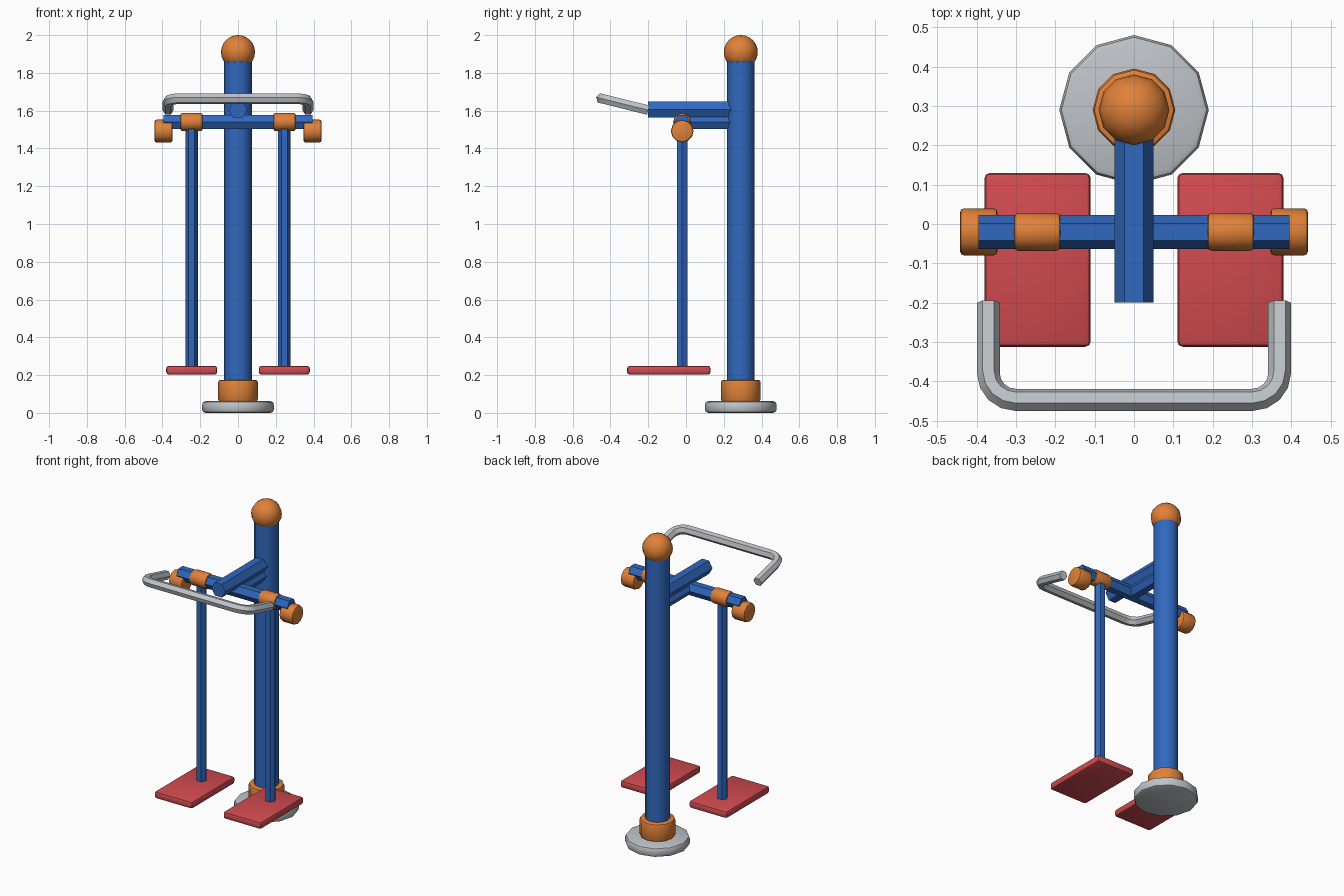
import bpy
import bmesh
from math import radians, pi, cos, sin
from mathutils import Vector, Matrix

cube = bpy.data.objects.get("Cube")
if cube:
    bpy.data.objects.remove(cube, do_unlink=True)


def make_material(name, rgb):
    mat = bpy.data.materials.new(name)
    mat.use_nodes = True
    color = (*rgb, 1.0)
    mat.diffuse_color = color
    mat.node_tree.nodes["Principled BSDF"].inputs["Base Color"].default_value = color
    return mat


BLUE = make_material("blue paint", (0.03, 0.14, 0.52))
ORANGE = make_material("orange plastic", (0.75, 0.22, 0.04))
RED = make_material("red plastic", (0.64, 0.07, 0.08))
GREY = make_material("grey metal", (0.52, 0.55, 0.58))

POST_Y = 0.29    # post axis
BAR_Y = -0.02    # swing axis
BAR_Z = 1.54


def finish(name, bm, mat, bevel=0.0):
    """Turn a bmesh into a shaded object, with optional rounded edges."""
    bmesh.ops.recalc_face_normals(bm, faces=bm.faces[:])
    if bevel:
        sharp = [e for e in bm.edges if e.calc_face_angle(0) > radians(70)]
        bmesh.ops.bevel(bm, geom=sharp, offset=bevel, segments=2,
                        profile=0.5, affect='EDGES')
    mesh = bpy.data.meshes.new(name)
    bm.to_mesh(mesh)
    bm.free()
    mesh.materials.append(mat)
    obj = bpy.data.objects.new(name, mesh)
    bpy.context.collection.objects.link(obj)
    bpy.ops.object.select_all(action='DESELECT')
    obj.select_set(True)
    bpy.context.view_layer.objects.active = obj
    bpy.ops.object.shade_smooth_by_angle(angle=radians(40))
    return obj


def rod(name, axis, start, end, radius, at, mat, sides=12, bevel=0.0):
    """Prism along an axis from start to end; at holds the other two coordinates."""
    turn = {'X': Matrix.Rotation(pi / 2, 4, 'Y'),
            'Y': Matrix.Rotation(pi / 2, 4, 'X') @ Matrix.Rotation(pi / 2, 4, 'Z'),
            'Z': Matrix.Rotation(pi / 2, 4, 'Z')}[axis]
    center = list(at)
    center.insert('XYZ'.index(axis), (start + end) / 2)
    bm = bmesh.new()
    bmesh.ops.create_cone(bm, cap_ends=True, segments=sides, radius1=radius,
                          radius2=radius, depth=abs(end - start),
                          matrix=Matrix.Translation(center) @ turn)
    return finish(name, bm, mat, bevel)


def slab(name, center, size, mat, bevel):
    bm = bmesh.new()
    bmesh.ops.create_cube(bm, size=1, matrix=Matrix.Translation(center)
                          @ Matrix.Diagonal((*size, 1)))
    # round the upright corners and the rims together
    return finish(name, bm, mat, bevel)


# Base, collar, post and ball finial
rod("base_disc", 'Z', 0.0, 0.062, 0.19, (0, POST_Y), GREY, bevel=0.018)
rod("post_collar", 'Z', 0.06, 0.175, 0.105, (0, POST_Y), ORANGE, bevel=0.013)
rod("main_post", 'Z', 0.02, 1.9, 0.073, (0, POST_Y), BLUE)
ball = bmesh.new()
bmesh.ops.create_uvsphere(ball, u_segments=12, v_segments=12, radius=0.09,
                          matrix=Matrix.Translation((0, POST_Y, 1.91)))
finish("ball_finial", ball, ORANGE)

# Arm, lower strut and crossbar
rod("upper_arm", 'Y', -0.2, POST_Y - 0.04, 0.049, (0, 1.605), BLUE, sides=6)
rod("lower_strut", 'Y', BAR_Y, POST_Y - 0.04, 0.043, (0, BAR_Z), BLUE, sides=6)
rod("crossbar", 'X', -0.395, 0.395, 0.043, (BAR_Y, BAR_Z), BLUE, sides=6)

# Swing parts on both sides
for side, s in (("left", 1), ("right", -1)):
    rod(side + "_bushing", 'X', s * 0.187, s * 0.305, 0.048,
        (BAR_Y, BAR_Z), ORANGE, bevel=0.01)
    rod(side + "_end_cap", 'X', s * 0.347, s * 0.442, 0.06,
        (BAR_Y, 1.492), ORANGE, bevel=0.01)
    rod(side + "_swing_rod", 'Z', 0.23, 1.52, 0.032,
        (s * 0.245, BAR_Y), BLUE, sides=6)
    slab(side + "_foot_plate", (s * 0.245, -0.091, 0.226),
         (0.27, 0.442, 0.046), RED, 0.014)


def handle():
    """Six-sided tube swept along a tilted U with rounded corners."""
    half, reach, bend, radius, sides = 0.37, 0.2545, 0.07, 0.029, 6
    origin = Vector((0, -0.2, 1.603))
    forward = Vector((0, -0.971, 0.24)).normalized()
    across = Vector((1, 0, 0))
    normal = across.cross(forward)
    # each station: position in the plane, and outward direction angle
    stations = [(half, 0, 0)]
    for cx, first in ((half - bend, 0), (bend - half, 90)):
        for i in range(5):
            a = radians(first + 22.5 * i)
            stations.append((cx + bend * cos(a), reach - bend + bend * sin(a), a))
    stations.append((-half, 0, pi))
    bm = bmesh.new()
    rings = []
    for x, t, a in stations:
        p = origin + across * x + forward * t
        out = across * cos(a) + forward * sin(a)
        rings.append([bm.verts.new(p + radius * (out * cos(2 * pi * k / sides)
                                                 + normal * sin(2 * pi * k / sides)))
                      for k in range(sides)])
    for r0, r1 in zip(rings, rings[1:]):
        for k in range(sides):
            n = (k + 1) % sides
            bm.faces.new((r0[k], r0[n], r1[n], r1[k]))
    bm.faces.new(rings[0])
    bm.faces.new(rings[-1])
    finish("handlebar", bm, GREY)


handle()
